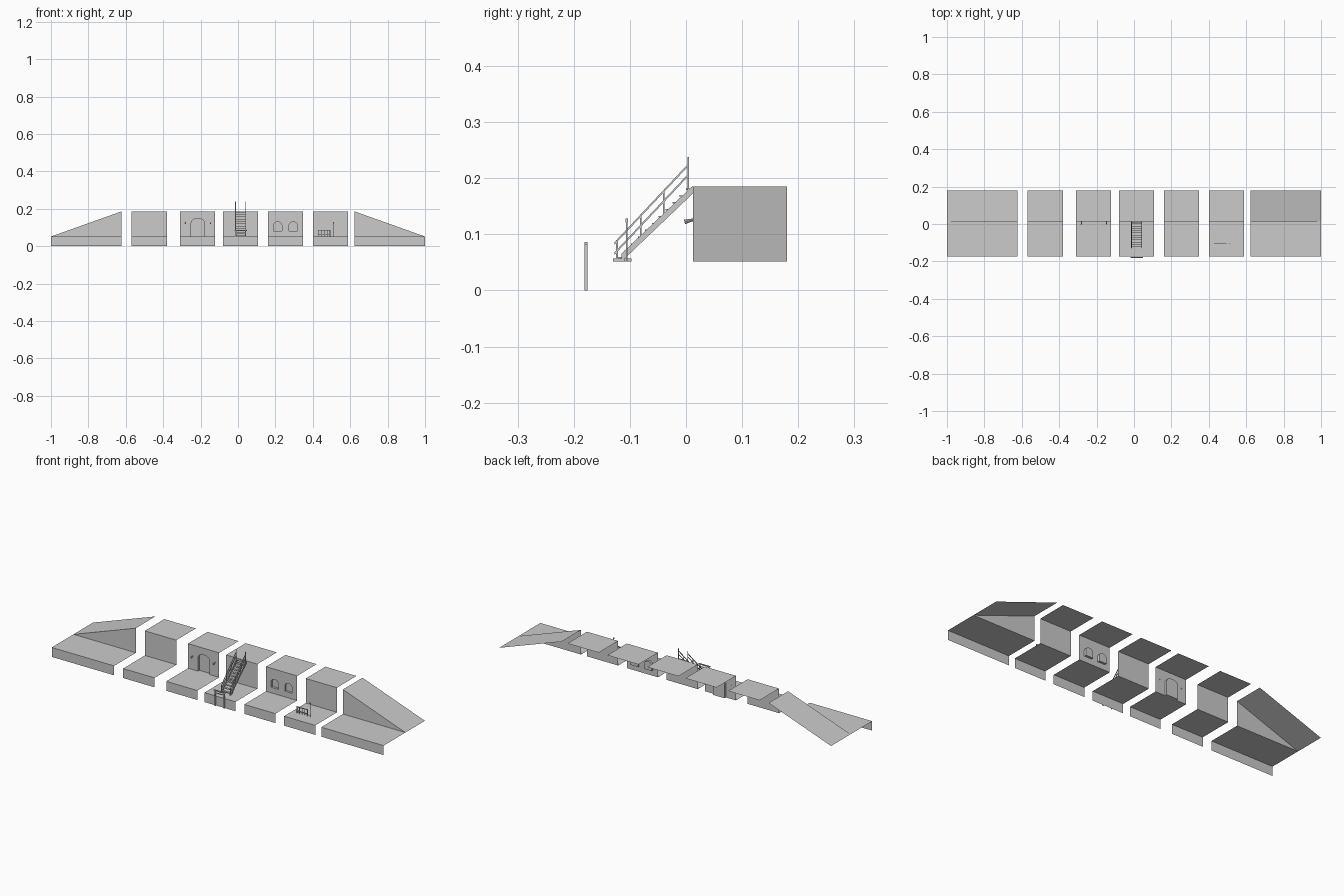
import bpy, bmesh, math
from mathutils import Vector

if "Cube" in bpy.data.objects:
    bpy.data.objects.remove(bpy.data.objects["Cube"])

# Shared profile of the embankment (front edge, wall, back edge, levels)
YF, YW, YB = -0.1745, 0.0125, 0.18
ZF, ZT = 0.0515, 0.1855


def make(name, faces):
    """Object from a list of polygons given as point lists."""
    bm = bmesh.new()
    for f in faces:
        bm.faces.new([bm.verts.new(p) for p in f])
    bmesh.ops.remove_doubles(bm, verts=bm.verts, dist=1e-5)
    me = bpy.data.meshes.new(name)
    bm.to_mesh(me)
    bm.free()
    ob = bpy.data.objects.new(name, me)
    bpy.context.collection.objects.link(ob)
    return ob


def box(lo, hi):
    """Six faces of an axis-aligned box."""
    p = [(x, y, z) for x in (lo[0], hi[0]) for y in (lo[1], hi[1]) for z in (lo[2], hi[2])]
    idx = [(0, 1, 3, 2), (4, 6, 7, 5), (0, 4, 5, 1), (2, 3, 7, 6), (0, 2, 6, 4), (1, 5, 7, 3)]
    return [[p[i] for i in f] for f in idx]


def slant(x0, x1, a, b, h):
    """Bar running in the y-z plane from a to b, h tall vertically."""
    out = [(a[0], a[1]), (b[0], b[1]), (b[0], b[1] + h), (a[0], a[1] + h)]
    l = [(x0, y, z) for y, z in out]
    r = [(x1, y, z) for y, z in out]
    return [l[::-1], r] + [[l[i], l[(i + 1) % 4], r[(i + 1) % 4], r[i]] for i in range(4)]


def ground(x0, x1):
    """Low front face and walkway."""
    return [[(x0, YF, 0), (x1, YF, 0), (x1, YF, ZF), (x0, YF, ZF)],
            [(x0, YF, ZF), (x1, YF, ZF), (x1, YW, ZF), (x0, YW, ZF)]]


def module(name, x0, x1, openings=(), depth=0.012):
    """Straight section; openings are (centre, width, sill, spring, rise) arched recesses."""
    faces = ground(x0, x1)
    faces.append([(x0, YW, ZT), (x1, YW, ZT), (x1, YB, ZT), (x0, YB, ZT)])

    def wall(a, b, z0, z1):
        faces.append([(a, YW, z0), (b, YW, z0), (b, YW, z1), (a, YW, z1)])

    cur = x0
    for c, w, sill, spring, rise in openings:
        a, b = c - w / 2, c + w / 2
        wall(cur, a, ZF, ZT)
        arch = [(c - w / 2 * math.cos(math.pi * i / 8), spring + rise * math.sin(math.pi * i / 8))
                for i in range(9)]
        faces.append([(b, YW, ZT), (a, YW, ZT)] + [(x, YW, z) for x, z in arch])
        if sill > ZF:
            wall(a, b, ZF, sill)
        loop = [(a, sill)] + arch + [(b, sill)]
        for (p, q), (r, s) in zip(loop, loop[1:] + loop[:1]):
            faces.append([(p, YW, q), (r, YW, s), (r, YW + depth, s), (p, YW + depth, q)])
        faces.append([(x, YW + depth, z) for x, z in loop][::-1])
        cur = b
    wall(cur, x1, ZF, ZT)
    return make(name, faces)


# Ramped end sections
for side, name in ((-1, "left_end_ramp"), (1, "right_end_ramp")):
    xo, xi = side * 1.0, side * 0.624
    f = ground(min(xo, xi), max(xo, xi))
    f.append([(xo, YW, ZF), (xi, YW, ZF), (xi, YW, ZT)][::-side])
    f.append([(xo, YW, ZF), (xo, YB, ZF), (xi, YB, ZT), (xi, YW, ZT)][::-side])
    make(name, f)

# Straight sections
module("plain_section_left", -0.57, -0.38)
module("doorway_section", -0.31, -0.122, [(-0.215, 0.07, ZF, 0.125, 0.024)])
module("stair_section", -0.08, 0.108)
module("niche_section", 0.16, 0.348, [(0.212, 0.044, 0.082, 0.112, 0.018),
                                      (0.295, 0.044, 0.082, 0.112, 0.018)])
module("fence_section", 0.40, 0.588)

# Wall lamps beside the doorway
for i, x in enumerate((-0.281, -0.147)):
    bpy.ops.mesh.primitive_cone_add(vertices=8, radius1=0.002, radius2=0.004, depth=0.019)
    lamp = bpy.context.object
    lamp.name = f"wall_lamp_{i + 1}"
    lamp.location = (x, 0.0065, 0.1245)
    lamp.rotation_euler = Vector((0, -1, -0.25)).to_track_quat('Z', 'Y').to_euler()

# Stairs: stringers, treads, handrails and posts
SX0, SX1 = -0.015, 0.043
LOW, TOP = (-0.13, 0.0515), (0.0125, 0.187)
k = (TOP[1] - LOW[1]) / (TOP[0] - LOW[0])
stringers, rails = [], []
for x in (SX0, SX1 - 0.003):
    stringers += slant(x, x + 0.003, (-0.115, 0.0515), (0.0125, 0.173), 0.014)
    stringers += box((x, -0.13, 0.0515), (x + 0.003, -0.108, 0.057))
    for h in (0.030, 0.012):
        a, b = (-0.127, 0.052 + h), (0.0045, 0.192 + h)
        rails += slant(x, x + 0.003, a, b, 0.0045)
    for y, z0, z1 in ((-0.123, 0.053, 0.09), (-0.081, 0.092, 0.135),
                      (-0.040, 0.132, 0.178), (0.004, 0.178, 0.238)):
        rails += box((x, y - 0.0014, z0), (x + 0.003, y + 0.0014, z1))
make("stair_stringers", stringers)
make("stair_railings", rails)
treads = []
N = 11
for i in range(N):
    y = -0.118 + 0.0122 * i
    z = 0.0585 + 0.0122 * i
    treads += box((SX0 + 0.003, y - 0.004, z - 0.0012), (SX1 - 0.003, min(y + 0.008, 0.0125), z + 0.0012))
make("stair_treads", treads)

# Gate frame standing against the front edge
gate = []
for x in (-0.012, 0.041):
    gate += box((x - 0.003, -0.181, 0), (x + 0.003, -0.1755, 0.085))
gate += box((-0.02, -0.181, 0.081), (0.049, -0.1755, 0.0865))
gate += box((-0.009, -0.18, 0.069), (0.038, -0.1765, 0.0725))
make("gate_frame", gate)

# Small fence with foot
fence = []
for i in range(5):
    x = 0.43 + 0.0155 * i
    fence += box((x - 0.0015, -0.107, ZF), (x + 0.0015, -0.1045, 0.086))
fence += box((0.427, -0.107, 0.083), (0.495, -0.1045, 0.087))
fence += box((0.427, -0.107, 0.062), (0.495, -0.1045, 0.065))
fence += box((0.4285, -0.11, ZF), (0.4315, -0.097, 0.057))
make("fence", fence)

# Thin marker post with cap
make("marker_post", box((0.5085, -0.107, ZF), (0.5115, -0.1045, 0.125))
     + box((0.507, -0.108, 0.121), (0.513, -0.1035, 0.128)))
